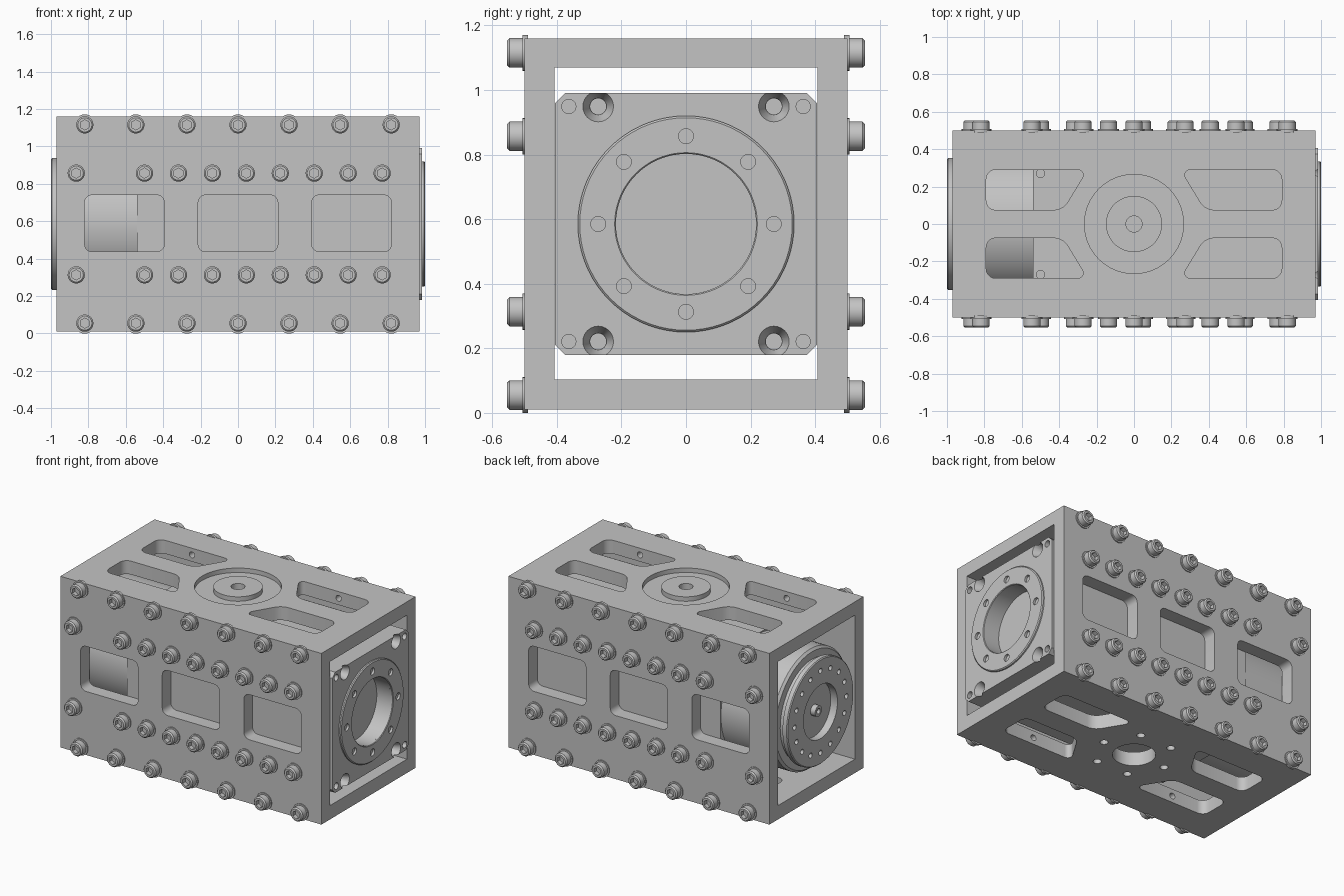
import bpy, bmesh, math
from mathutils import Vector, Matrix

if "Cube" in bpy.data.objects:
    bpy.data.objects.remove(bpy.data.objects["Cube"])

metal = bpy.data.materials.new("plain_grey_metal")
GREY = (0.55, 0.55, 0.55, 1)
metal.diffuse_color = GREY
metal.use_nodes = True
metal.node_tree.nodes["Principled BSDF"].inputs["Base Color"].default_value = GREY

MID = 0.585  # height of the central axis
AXES = {"x": Vector((1, 0, 0)), "y": Vector((0, 1, 0)), "z": Vector((0, 0, 1))}


def frame(axis, at):
    """Matrix that turns local z to an axis and moves it."""
    rot = {"x": Matrix(((0, 0, 1), (1, 0, 0), (0, 1, 0))),
           "y": Matrix(((-1, 0, 0), (0, 0, 1), (0, 1, 0))),
           "z": Matrix.Identity(3)}[axis]
    return Matrix.Translation(at) @ rot.to_4x4()


def make(name, bm):
    bmesh.ops.recalc_face_normals(bm, faces=bm.faces)
    mesh = bpy.data.meshes.new(name)
    bm.to_mesh(mesh)
    bm.free()
    obj = bpy.data.objects.new(name, mesh)
    bpy.context.scene.collection.objects.link(obj)
    return obj


def cylinders(name, axis, centres, r, a, b, r_end=None, segs=24):
    bm = bmesh.new()
    for c in centres:
        at = Vector(c) + AXES[axis] * (a + b) / 2
        bmesh.ops.create_cone(bm, cap_ends=True, segments=segs, radius1=r,
                              radius2=r if r_end is None else r_end,
                              depth=b - a, matrix=frame(axis, at))
    return make(name, bm)


def rounded(pts, size, segs):
    """Replace each corner by an arc that starts a given distance from it."""
    pts = [Vector((u, v, 0)) for u, v in pts]
    out = []
    for i, p in enumerate(pts):
        d1 = (pts[i - 1] - p).normalized()
        d2 = (pts[(i + 1) % len(pts)] - p).normalized()
        centre = p + (d1 + d2).normalized() * size / math.cos(d1.angle(d2) / 2)
        start, end = p + d1 * size - centre, p + d2 * size - centre
        turn = start.rotation_difference(end)
        for k in range(segs + 1):
            q = turn.copy()
            q.identity()
            out.append(centre + q.slerp(turn, k / segs) @ start)
    return [(p.x, p.y) for p in out]


def prisms(name, axis, outlines, a, b, at=(0, 0, 0)):
    """Extrude flat outlines along an axis."""
    bm = bmesh.new()
    for pts in outlines:
        low = [bm.verts.new((u, v, a)) for u, v in pts]
        high = [bm.verts.new((u, v, b)) for u, v in pts]
        bm.faces.new(low)
        bm.faces.new(high)
        for i in range(len(pts)):
            bm.faces.new((low[i - 1], low[i], high[i], high[i - 1]))
    bm.transform(frame(axis, at))
    return make(name, bm)


def lathe(name, axis, profile, at=(0, 0, 0), closed=False, segs=64):
    """Spin (radius, distance) points around an axis."""
    bm = bmesh.new()
    vs = [bm.verts.new((r, 0, t)) for r, t in profile]
    es = [bm.edges.new(p) for p in zip(vs, vs[1:] + (vs[:1] if closed else []))]
    bmesh.ops.spin(bm, geom=vs + es, cent=(0, 0, 0), axis=(0, 0, 1),
                   angle=math.tau, steps=segs, use_merge=True)
    bmesh.ops.remove_doubles(bm, verts=bm.verts, dist=1e-5)
    bm.transform(frame(axis, at))
    return make(name, bm)


def rect(u0, u1, v0, v1):
    return [(u0, v0), (u1, v0), (u1, v1), (u0, v1)]


def ring(r, count):
    return [(r * math.cos(math.tau * i / count), r * math.sin(math.tau * i / count))
            for i in range(count)]


def cut(obj, *cutters):
    for c in cutters:
        mod = obj.modifiers.new(c.name, 'BOOLEAN')
        mod.operation, mod.solver, mod.object = 'DIFFERENCE', 'EXACT', c
    bpy.context.view_layer.update()
    graph = bpy.context.evaluated_depsgraph_get()
    mesh = bpy.data.meshes.new_from_object(obj.evaluated_get(graph))
    obj.modifiers.clear()
    obj.data = mesh
    for c in cutters:
        bpy.data.objects.remove(c)


def finish(obj):
    obj.data.materials.clear()
    obj.data.materials.append(metal)
    for p in obj.data.polygons:
        p.material_index = 0
    bpy.ops.object.select_all(action='DESELECT')
    obj.select_set(True)
    bpy.context.view_layer.objects.active = obj
    bpy.ops.object.shade_smooth_by_angle()


# Square tube housing with windows, slots and top and bottom centre details
housing = prisms("housing", "x", [rect(-0.5, 0.5, 0.01, 1.16)], -0.97, 0.97)
tunnel = prisms("tunnel", "x", [rect(-0.408, 0.408, 0.103, 1.07)], -1.2, 1.2)
windows = prisms("windows", "y", [rounded(rect(c - 0.213, c + 0.213, 0.437, 0.74), 0.04, 5)
                                  for c in (-0.607, 0, 0.607)], -0.7, 0.7)
slot = rounded([(0.79, 0.075), (0.38, 0.075), (0.25, 0.29), (0.79, 0.29)], 0.05, 5)
slots = prisms("slots", "z", [[(sx * x, sy * y) for x, y in slot]
                              for sx in (-1, 1) for sy in (-1, 1)], -0.1, 1.3)
groove = lathe("groove", "z", [(0.15, 1.13), (0.265, 1.13), (0.265, 1.2), (0.15, 1.2)], closed=True)
top_hole = cylinders("top_hole", "z", [(0, 0, 0)], 0.043, 1.05, 1.2)
bottom_hole = cylinders("bottom_hole", "z", [(0, 0, 0)], 0.13, -0.1, 0.15, segs=48)
bottom_ring = cylinders("bottom_ring", "z", [(x, y, 0) for x, y in ring(0.235, 6)], 0.025, -0.1, 0.15)
wall_holes = cylinders("wall_holes", "y", [(x, y, z) for x in (-0.545, 0.545)
                                           for y in (-0.3, 0.3) for z in (0.055, 1.115)],
                       0.02, -0.05, 0.05, segs=16)
cut(housing, tunnel, windows, slots, groove, top_hole, bottom_hole, bottom_ring, wall_holes)
finish(housing)

# Square gearbox body with chamfered corners and mounting holes
body = prisms("gearbox_body", "x", [rounded(rect(-0.405, 0.405, -0.405, 0.405), 0.03, 1)],
              -0.54, 0.985, (0, 0, MID))
corners = [(sy, sz) for sy in (-1, 1) for sz in (-1, 1)]
sinks = [(0, 0.272 * y, MID + 0.364 * z) for y, z in corners]
cut(body,
    cylinders("bore", "x", [(0, 0, MID)], 0.217, 0.88, 1.1, segs=64),
    cylinders("countersinks", "x", sinks, 0.026, 0.93, 0.986, 0.048),
    cylinders("sink_holes", "x", sinks, 0.025, 0.85, 0.95),
    cylinders("corner_holes", "x", [(0, 0.363 * y, MID + 0.364 * z) for y, z in corners],
              0.022, 0.9, 1.1),
    cylinders("top_taps", "z", [(-0.5, y, 0) for y in (-0.27, 0.27)], 0.022, 0.93, 1.1))
finish(body)

# Output flange with a bore and eight holes
flange = lathe("output_flange", "x", [(0.217, 0.96), (0.335, 0.96), (0.335, 0.994),
                                     (0.329, 1.0), (0.221, 1.0), (0.217, 0.996)],
               (0, 0, MID), closed=True, segs=72)
cut(flange, cylinders("flange_holes", "x", [(0, y, MID + z) for y, z in ring(0.272, 8)],
                      0.023, 0.97, 1.1))
finish(flange)

# Round drive at the other end, with a grooved rim and a recessed face
drive = lathe("round_drive", "x", [(0, -0.53), (0.4, -0.53), (0.4, -0.92), (0.385, -0.935),
                                   (0.335, -0.935), (0.335, -0.965), (0.353, -0.965),
                                   (0.353, -0.994), (0.347, -1.0), (0.18, -1.0),
                                   (0.18, -0.95), (0, -0.95)], (0, 0, MID), segs=72)
cut(drive, cylinders("drive_holes", "x", [(0, y, MID + z) for y, z in ring(0.275, 16)],
                     0.017, -1.1, -0.96, segs=16))
finish(drive)
hub = lathe("drive_hub", "x", [(0, -0.94), (0.036, -0.94), (0.036, -0.985), (0.018, -0.985),
                               (0.018, -0.965), (0, -0.965)], (0, 0, MID), segs=24)
finish(hub)

# Socket bolts with washers along both side plates, sharing one mesh
bolt = lathe("bolt", "z", [(0, -0.01), (0.056, -0.01), (0.056, 0.007), (0.046, 0.007),
                           (0.046, 0.046), (0.038, 0.054), (0, 0.054)], segs=24)
cut(bolt, cylinders("socket", "z", [(0, 0, 0)], 0.027, 0.025, 0.1, segs=6))
finish(bolt)
bolt_mesh = bolt.data
bpy.data.objects.remove(bolt)
outer_row = [(0.273 * i, 0.53) for i in range(-3, 4)]
inner_row = [(-0.865, 0.272)] + [(-0.5 + 0.1815 * i, 0.272) for i in range(8)]
for side, word in ((-1, "front"), (1, "back")):
    for up in (-1, 1):
        for x, dz in outer_row + inner_row:
            b = bpy.data.objects.new(word + "_bolt", bolt_mesh)
            bpy.context.scene.collection.objects.link(b)
            b.location = (x, side * 0.5, MID + up * dz)
            b.rotation_euler = (-side * math.pi / 2, 0, 0)
